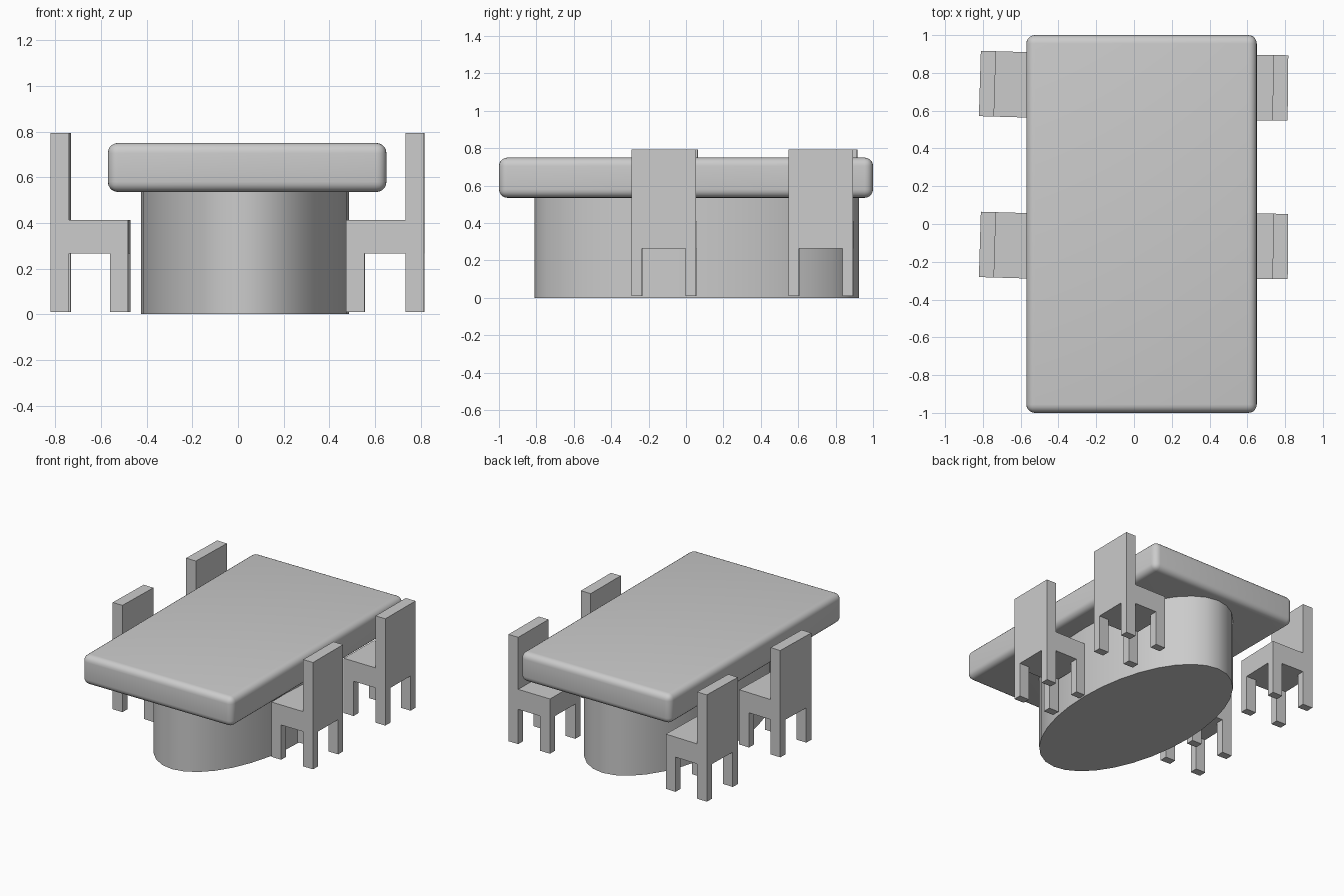
import bpy, bmesh, math
from mathutils import Matrix

if "Cube" in bpy.data.objects:
    bpy.data.objects.remove(bpy.data.objects["Cube"])


def make_object(name, bm):
    mesh = bpy.data.meshes.new(name)
    bm.to_mesh(mesh)
    bm.free()
    obj = bpy.data.objects.new(name, mesh)
    bpy.context.collection.objects.link(obj)
    return obj


def smooth(obj, angle):
    bpy.ops.object.select_all(action='DESELECT')
    obj.select_set(True)
    bpy.context.view_layer.objects.active = obj
    bpy.ops.object.shade_smooth_by_angle(angle=math.radians(angle))


# Thick table top with rounded edges
bm = bmesh.new()
bmesh.ops.create_cube(bm, size=1, matrix=Matrix.Translation((0.04, 0, 0.6425))
                      @ Matrix.Diagonal((1.22, 2.0, 0.215, 1)))
bmesh.ops.bevel(bm, geom=bm.edges[:], offset=0.045, segments=5,
                profile=0.5, affect='EDGES')
smooth(make_object("table_top", bm), 40)

# Oval pedestal, slightly off centre
bm = bmesh.new()
bmesh.ops.create_cone(bm, cap_ends=True, segments=32, radius1=1, radius2=1, depth=1,
                      matrix=Matrix.Translation((0.03, 0.057, 0.27))
                      @ Matrix.Diagonal((0.455, 0.868, 0.54, 1)))
smooth(make_object("table_pedestal", bm), 40)

# Chair as one closed solid: filled cells of a 3x3x3 grid (legs, seat, back at +x)
GRID = ((-0.17, -0.09, 0.09, 0.17), (-0.173, -0.116, 0.116, 0.173),
        (0.01, 0.265, 0.412, 0.794))


def filled(c):
    i, j, k = c
    if min(c) < 0 or max(c) > 2:
        return False
    return (i != 1 and j != 1) if k == 0 else (k == 1 or i == 2)


def make_chair(name, x, y, angle):
    bm = bmesh.new()
    for n in range(27):
        c = (n % 3, n // 3 % 3, n // 9)
        if not filled(c):
            continue
        for axis in range(3):
            for side in (0, 1):
                nb = list(c)
                nb[axis] += 2 * side - 1
                if filled(nb):
                    continue
                corners = []
                for u, v in ((0, 0), (1, 0), (1, 1), (0, 1)):
                    p = list(c)
                    p[axis] += side
                    p[(axis + 1) % 3] += u
                    p[(axis + 2) % 3] += v
                    corners.append(bm.verts.new([GRID[a][p[a]] for a in range(3)]))
                bm.faces.new(corners if side else corners[::-1])
    bmesh.ops.remove_doubles(bm, verts=bm.verts[:], dist=1e-4)
    bmesh.ops.dissolve_limit(bm, angle_limit=0.01, verts=bm.verts[:], edges=bm.edges[:])
    obj = make_object(name, bm)
    obj.location = (x, y, 0)
    obj.rotation_euler.z = math.radians(angle)


# Two chairs on each long side, backs facing outwards
make_chair("chair_right_front", 0.645, -0.118, -0.4)
make_chair("chair_right_rear", 0.645, 0.722, -0.6)
make_chair("chair_left_front", -0.646, -0.113, 178.3)
make_chair("chair_left_rear", -0.646, 0.739, 178.3)
